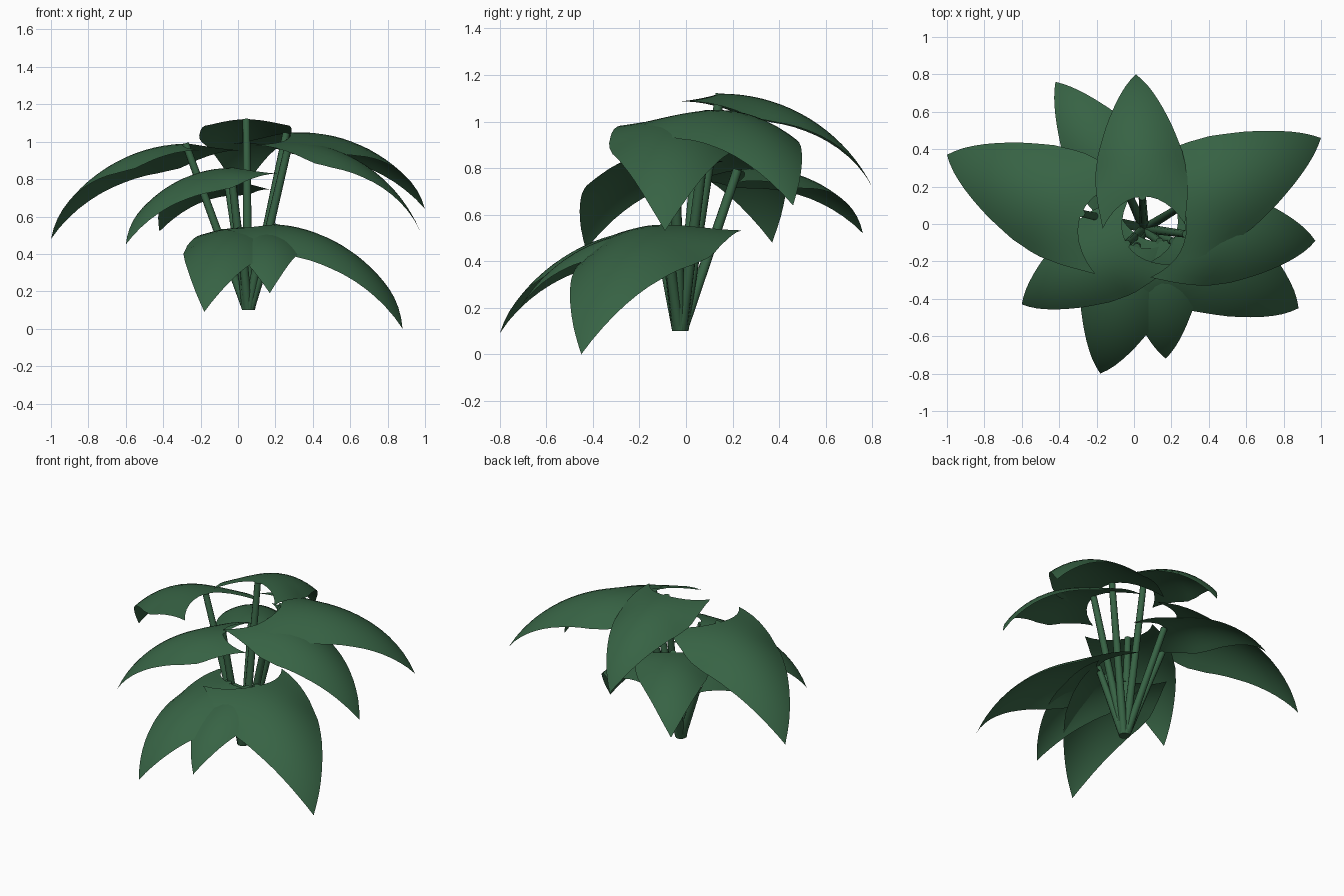
import bpy, bmesh
from math import sin, cos, acos, radians
from mathutils import Vector

cube = bpy.data.objects.get("Cube")
if cube:
    bpy.data.objects.remove(cube)

green = bpy.data.materials.new("dark_leaf_green")
green.use_nodes = True
colour = (0.038, 0.124, 0.058, 1)
green.diffuse_color = colour
bsdf = green.node_tree.nodes["Principled BSDF"]
bsdf.inputs["Base Color"].default_value = colour
bsdf.inputs["Roughness"].default_value = 0.8

# Half width of a leaf from base corner to tip
OUTLINE = [(0, .22), (.15, .242), (.3, .248), (.45, .225), (.6, .18),
           (.7, .142), (.8, .1), (.9, .053), (1, 0)]
ARC, RADIUS, NOTCH = 1.336, 0.728, 0.17
ROWS, COLS = 18, 12


def half_width(s):
    for (a, wa), (b, wb) in zip(OUTLINE, OUTLINE[1:]):
        if s <= b:
            return wa + (wb - wa) * (s - a) / (b - a)
    return 0


def finish(name, bm):
    mesh = bpy.data.meshes.new(name)
    bm.to_mesh(mesh)
    bm.free()
    mesh.materials.append(green)
    obj = bpy.data.objects.new(name, mesh)
    bpy.context.collection.objects.link(obj)
    bpy.ops.object.select_all(action='DESELECT')
    obj.select_set(True)
    bpy.context.view_layer.objects.active = obj
    bpy.ops.object.shade_smooth_by_angle(angle=radians(50))


def leaf(name, tip, peak, azimuth, size):
    """Arched leaf with a hollow base; returns the point where its stem joins."""
    tip = Vector(tip)
    r = RADIUS * size
    end = acos(1 - (peak - tip.z) / r)
    along = Vector((cos(radians(azimuth)), sin(radians(azimuth)), 0))
    across = Vector((-along.y, along.x, 0))
    up = Vector((0, 0, 1))

    def point(s, side):
        angle = end - ARC * (1 - s)
        y = side * half_width(s)
        curl = 0.3 + 1.3 * min(1, s / 0.35)  # flat base, sides rolled down further on
        rad = r - curl * y * y * size
        return (tip + along * (rad * sin(angle) - r * sin(end))
                + across * y * size + up * (rad * cos(angle) - r * cos(end)))

    bm = bmesh.new()
    grid = []
    for i in range(ROWS + 1):
        row = []
        for j in range(COLS + 1):
            side = 2 * j / COLS - 1
            start = NOTCH * (1 - side * side)
            s = start + (1 - start) * i / ROWS
            row.append(bm.verts.new(point(s, side)))
        grid.append(row)
    for a, b in zip(grid, grid[1:]):
        for j in range(COLS):
            bm.faces.new((a[j], b[j], b[j + 1], a[j + 1]))
    bmesh.ops.remove_doubles(bm, verts=bm.verts, dist=0.0005)
    finish(name, bm)
    return point(NOTCH, 0)


def stem(name, foot, top):
    axis = top - foot
    bm = bmesh.new()
    bmesh.ops.create_cone(bm, cap_ends=True, segments=10, radius1=0.026,
                          radius2=0.02, depth=axis.length)
    turn = axis.to_track_quat('Z', 'Y').to_matrix()
    for v in bm.verts:
        v.co = turn @ v.co + (foot + top) / 2
    for v in bm.verts:  # level cut at the foot
        if v.co.z < foot.z + 0.03:
            v.co.z = foot.z
    finish(name, bm)


# Name, tip, highest point, heading in degrees, size
LEAVES = [
    ("top_back", (.01, .8, .72), 1.12, 93, 1.0),
    ("upper_right", (-1, .37, .48), .99, 156.5, 1.22),
    ("upper_left", (1, .46, .64), 1.05, 26, 1.2),
    ("middle_left", (.97, -.09, .53), 1.01, -3, 1.1),
    ("middle_back", (-.42, .76, .52), .8, 124, .92),
    ("middle_right", (-.6, -.43, .45), .86, 210, 1.0),
    ("lower_left", (.88, -.45, 0), .56, -28, 1.23),
    ("lower_front", (-.18, -.8, .09), .54, 254, 1.09),
    ("lower_small", (.17, -.72, .19), .53, 273, .93),
]

# Leaves, each with a straight stem from a shared tight cluster
for name, tip, peak, azimuth, size in LEAVES:
    top = leaf(name + "_leaf", tip, peak, azimuth, size)
    a = radians(azimuth)
    foot = Vector((.055 + .01 * cos(a), -.025 + .01 * sin(a), .1))
    stem(name + "_stem", foot, top)
